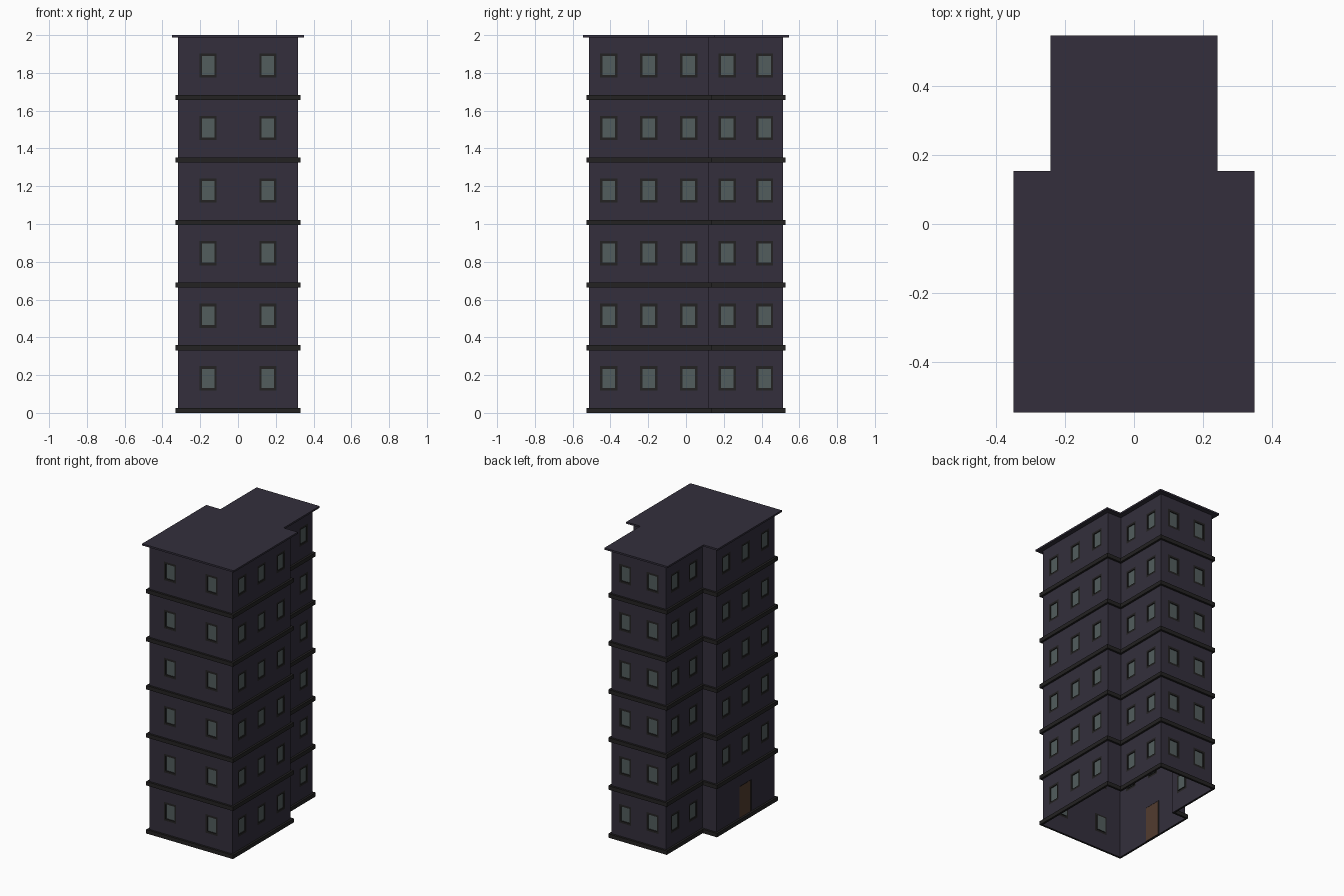
import bpy, bmesh
from mathutils import Vector

if "Cube" in bpy.data.objects:
    bpy.data.objects.remove(bpy.data.objects["Cube"])

FLOORS, FLOOR_H, ROOF_Z = 6, 0.3313, 1.988


def plan(o):
    # stepped floor plan, grown outward by o, counter-clockwise from above
    w, b, y0, ys, y1 = 0.317 + o, 0.209 + o, -0.514 - o, 0.121 + o, 0.514 + o
    return [Vector(p + (0,)) for p in ((-w, y0), (w, y0), (w, ys), (b, ys),
                                       (b, y1), (-b, y1), (-b, ys), (-w, ys))]


def material(name, rgb):
    m = bpy.data.materials.new(name)
    m.diffuse_color = (*rgb, 1)
    m.use_nodes = True
    m.node_tree.nodes["Principled BSDF"].inputs["Base Color"].default_value = m.diffuse_color
    return m


def finish(name, bm, mat):
    bmesh.ops.remove_doubles(bm, verts=bm.verts, dist=1e-5)
    me = bpy.data.meshes.new(name)
    bm.to_mesh(me)
    bm.free()
    me.materials.append(mat)
    ob = bpy.data.objects.new(name, me)
    bpy.context.collection.objects.link(ob)


def quad(bm, pts):
    bm.faces.new([bm.verts.new(p) for p in pts])


def ring(bm, outer, inner):
    # four faces between two rectangles
    for i in range(4):
        j = (i + 1) % 4
        if (outer[i] - outer[j]).length > 1e-6 and (outer[i] - inner[i]).length > 1e-6:
            quad(bm, (outer[i], outer[j], inner[j], inner[i]))


wall_mat = material("wall", (0.033, 0.028, 0.045))
trim_mat = material("trim", (0.017, 0.016, 0.016))
glass_mat = material("glass", (0.085, 0.11, 0.11))
door_mat = material("wood", (0.085, 0.045, 0.028))

walls, frames, panes, door = (bmesh.new() for _ in range(4))


def wall_panel(a, b, bays, floor, has_door=False):
    length = (b - a).length
    d = (b - a) / length
    n = Vector((d.y, -d.x, 0))
    z0, z1 = floor * FLOOR_H, (floor + 1) * FLOOR_H

    def rect(s0, s1, lo, hi, depth=0):
        return [a + d * s - n * depth + Vector((0, 0, z))
                for s, z in ((s0, lo), (s1, lo), (s1, hi), (s0, hi))]

    if has_door:
        m = length / 2
        opening = rect(m - 0.065, m + 0.065, z0, z0 + 0.245)
        ring(walls, rect(0, length, z0, z1), opening)
        leaf = rect(m - 0.06, m + 0.06, z0, z0 + 0.24, 0.004)
        ring(frames, opening, leaf)
        quad(door, leaf)
        return
    if not bays:
        quad(walls, rect(0, length, z0, z1))
    for i in range(bays):
        bay = length / bays
        m, zc = (i + 0.5) * bay, z0 + 0.183
        hole = rect(m - 0.046, m + 0.046, zc - 0.064, zc + 0.064)
        front = rect(m - 0.033, m + 0.033, zc - 0.05, zc + 0.05)
        glass = rect(m - 0.033, m + 0.033, zc - 0.05, zc + 0.05, 0.006)
        ring(walls, rect(i * bay, (i + 1) * bay, z0, z1), hole)
        ring(frames, hole, front)
        ring(frames, front, glass)
        quad(panes, glass)


# walls with windows, the ground floor door is on the left side
base = plan(0)
for i, bays in enumerate((2, 3, 0, 2, 2, 2, 0, 3)):
    for f in range(FLOORS):
        wall_panel(base[i], base[(i + 1) % 8], bays, f, i == 7 and f == 0)
finish("walls", walls, wall_mat)
finish("window_frames", frames, trim_mat)
finish("window_panes", panes, glass_mat)
finish("door", door, door_mat)

# ledge around the foot of every storey
ledges = bmesh.new()
for f in range(FLOORS):
    lo, hi = Vector((0, 0, f * FLOOR_H)), Vector((0, 0, f * FLOOR_H + 0.027))
    inner, outer = plan(0), plan(0.014)
    for i in range(8):
        j = (i + 1) % 8
        quad(ledges, (inner[i] + lo, inner[j] + lo, outer[j] + lo, outer[i] + lo))
        quad(ledges, (outer[i] + lo, outer[j] + lo, outer[j] + hi, outer[i] + hi))
        quad(ledges, (outer[i] + hi, outer[j] + hi, inner[j] + hi, inner[i] + hi))
finish("floor_ledges", ledges, trim_mat)

# overhanging roof slab with a narrow rim
roof = bmesh.new()
lo, hi = Vector((0, 0, ROOF_Z)), Vector((0, 0, 2.0))
outer, inner = plan(0.032), plan(0.021)
quad(roof, [p + lo for p in reversed(outer)])
quad(roof, [p + hi for p in inner])
for i in range(8):
    j = (i + 1) % 8
    quad(roof, (outer[i] + lo, outer[j] + lo, outer[j] + hi, outer[i] + hi))
    quad(roof, (outer[i] + hi, outer[j] + hi, inner[j] + hi, inner[i] + hi))
finish("roof", roof, wall_mat)
